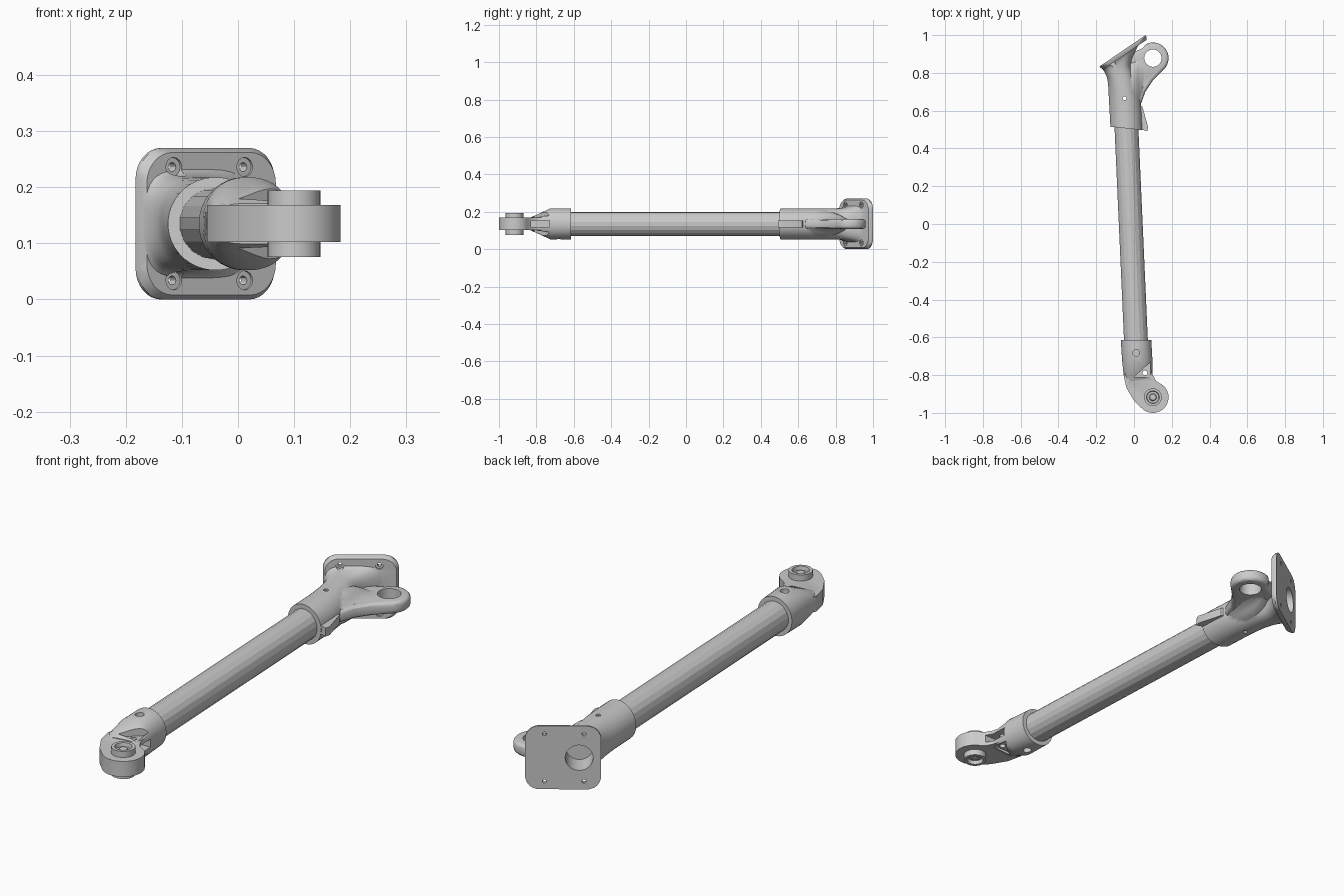
import bpy, bmesh
from math import cos, sin, radians, pi
from mathutils import Vector, Matrix

if "Cube" in bpy.data.objects:
    bpy.data.objects.remove(bpy.data.objects["Cube"])

CZ = 0.135  # height of the strut's plane of symmetry


def finish(name, bm):
    bmesh.ops.recalc_face_normals(bm, faces=bm.faces)
    me = bpy.data.meshes.new(name)
    bm.to_mesh(me)
    bm.free()
    ob = bpy.data.objects.new(name, me)
    bpy.context.collection.objects.link(ob)
    return ob


def skin(name, rings):
    bm = bmesh.new()
    vs = [[bm.verts.new(p) for p in r] for r in rings]
    n = len(vs[0])
    for a, b in zip(vs, vs[1:]):
        for i in range(n):
            bm.faces.new((a[i], a[(i + 1) % n], b[(i + 1) % n], b[i]))
    bm.faces.new(vs[0])
    bm.faces.new(vs[-1])
    return finish(name, bm)


def loft(name, secs, n=40, steps=1):
    """Sections: left x,y, right x,y, half height, superellipse power."""
    pts = []
    for i in range(len(secs) - 1):
        p0, p1, p2, p3 = (secs[min(max(i + k, 0), len(secs) - 1)] for k in (-1, 0, 1, 2))
        for s in range(steps):
            t = s / steps
            pts.append([b + .5 * t * (c - a + t * (2*a - 5*b + 4*c - d + t * (3*(b - c) + d - a)))
                        for a, b, c, d in zip(p0, p1, p2, p3)])
    pts.append(secs[-1])
    rings = []
    for lx, ly, rx, ry, h, e in pts:
        l, r = Vector((lx, ly, CZ)), Vector((rx, ry, CZ))
        ring = []
        for k in range(n):
            a = 2 * pi * (k + .5) / n
            c, s = cos(a), sin(a)
            c = (1 if c > 0 else -1) * abs(c) ** (2 / e)
            s = (1 if s > 0 else -1) * abs(s) ** (2 / e)
            ring.append((l + r) / 2 + (r - l) / 2 * c + Vector((0, 0, h * s)))
        rings.append(ring)
    return skin(name, rings)


def prism(name, pts, z0, z1):
    return skin(name, [[(x, y, z) for x, y in pts] for z in (z0, z1)])


def cyl(name, p0, p1, r, n=24):
    p0, p1 = Vector(p0), Vector(p1)
    d = p1 - p0
    bm = bmesh.new()
    m = Matrix.Translation((p0 + p1) / 2) @ d.to_track_quat('Z', 'Y').to_matrix().to_4x4()
    bmesh.ops.create_cone(bm, cap_ends=True, segments=n, radius1=r, radius2=r, depth=d.length, matrix=m)
    return finish(name, bm)


def apply_mod(ob, mod):
    with bpy.context.temp_override(object=ob, active_object=ob, selected_objects=[ob]):
        bpy.ops.object.modifier_apply(modifier=mod.name)


def combine(ob, others, op):
    for o in others:
        m = ob.modifiers.new('bool', 'BOOLEAN')
        m.operation, m.solver, m.object = op, 'EXACT', o
        apply_mod(ob, m)
        bpy.data.objects.remove(o)


def smooth(ob, deg=30):
    bpy.ops.object.select_all(action='DESELECT')
    ob.select_set(True)
    bpy.context.view_layer.objects.active = ob
    bpy.ops.object.shade_smooth_by_angle(angle=radians(deg))


def arc(cx, cy, r, a0, a1, n):
    return [(cx + r * cos(radians(a0 + (a1 - a0) * i / n)),
             cy + r * sin(radians(a0 + (a1 - a0) * i / n))) for i in range(n + 1)]


# Faceted main tube
cyl('main_tube', (0.014, -0.70, CZ), (-0.044, 0.60, CZ), 0.064, 18)

# Upper fitting: sleeve flaring into the flange
upper = loft('upper_fitting', [
    (-0.125, 0.515, 0.045, 0.497, 0.083, 2),
    (-0.133, 0.66, 0.036, 0.64, 0.083, 2),
    (-0.138, 0.745, 0.008, 0.76, 0.083, 2.3),
    (-0.147, 0.785, -0.016, 0.85, 0.084, 2.8),
    (-0.162, 0.813, 0.018, 0.935, 0.093, 3.5),
    (-0.176, 0.83, 0.048, 0.982, 0.115, 5)], steps=4)

# Slanted flange plate with rounded corners
PC, PT, PN = Vector((-0.061, 0.917, CZ)), Vector((0.827, 0.562, 0)), Vector((-0.562, 0.827, 0))


def on_plate(t, z, d):
    return PC + PT * t + PN * d + Vector((0, 0, z))


def plate_ring(d, inset):
    w, h, r = 0.147 - inset, 0.135 - inset, 0.055
    out = []
    for sx, sz, a in ((1, 1, 0), (-1, 1, 90), (-1, -1, 180), (1, -1, 270)):
        out += [on_plate(t, z, d) for t, z in arc(sx * (w - r), sz * (h - r), r, a, a + 90, 8)]
    return out


plate = skin('flange_plate', [plate_ring(0, 0), plate_ring(-0.008, 0), plate_ring(-0.024, 0.008)])

# Side lug with its shoulder and the small stop fin
lug = prism('side_lug', [(-0.05, 0.66), (0.035, 0.63), (0.06, 0.70), (0.10, 0.76)]
            + arc(0.1, 0.878, 0.083, -50, 115, 24)
            + [(0.045, 0.93), (0.0, 0.91), (-0.06, 0.82)], CZ - 0.026, CZ + 0.026)
m = lug.modifiers.new('round', 'BEVEL')
m.width, m.segments, m.limit_method, m.angle_limit = 0.016, 3, 'ANGLE', radians(60)
apply_mod(lug, m)
shoulder = loft('lug_shoulder', [
    (-0.02, 0.57, -0.045, 0.85, 0.075, 2),
    (0.012, 0.60, 0.0, 0.87, 0.060, 2),
    (0.038, 0.64, 0.025, 0.89, 0.038, 2),
    (0.066, 0.72, 0.046, 0.91, 0.025, 2)], steps=3)
fin = prism('stop_fin', [(0.02, 0.505), (0.07, 0.492), (0.075, 0.512), (0.045, 0.62), (0.01, 0.64)],
            CZ - 0.018, CZ + 0.018)
combine(upper, [plate, shoulder, lug, fin], 'UNION')

# Bores, bolt holes with spot faces, lug eye and cross pin hole
cuts = [cyl('bore', on_plate(-0.062, 0, 0.05), on_plate(-0.062, 0, -0.10), 0.054, 32),
        cyl('eye', (0.1, 0.878, 0), (0.1, 0.878, 0.3), 0.046, 32),
        cyl('pin', (-0.05, 0.665, 0), (-0.05, 0.665, 0.3), 0.010, 12)]
for t in (-0.081, 0.072):
    for z in (-0.101, 0.101):
        cuts.append(cyl('bolt', on_plate(t, z, 0.05), on_plate(t, z, -0.06), 0.008, 12))
        cuts.append(cyl('spot', on_plate(t, z, -0.019), on_plate(t, z, -0.10), 0.017, 16))
combine(upper, cuts, 'DIFFERENCE')
smooth(upper)

# Lower fitting: sleeve tapering to the end lug
lower = loft('lower_fitting', [
    (-0.07, -0.615, 0.092, -0.615, 0.083, 2),
    (-0.063, -0.725, 0.098, -0.725, 0.083, 2.2),
    (-0.055, -0.80, 0.1, -0.79, 0.05, 3),
    (-0.035, -0.835, 0.095, -0.815, 0.036, 4)])
end_lug = prism('end_lug', [(-0.03, -0.74), (0.085, -0.74), (0.1, -0.80), (0.118, -0.832)]
                + arc(0.1, -0.917, 0.083, 50, -135, 28)
                + [(0.0, -0.935), (-0.04, -0.868), (-0.055, -0.80)], CZ - 0.033, CZ + 0.033)
combine(lower, [end_lug], 'UNION')

# Side slot, triangular pockets and pin holes in the lower fitting
cuts = [prism('slot', [(0.04, -0.83), (0.2, -0.83), (0.2, -0.73), (0.04, -0.73)], CZ - 0.017, CZ + 0.017),
        cyl('small_hole', (0.058, -0.788, 0), (0.058, -0.788, 0.3), 0.013, 16)]
for s in (-1, 1):
    cuts.append(prism('pocket', [(0.088, -0.73), (0.088, -0.81), (0.0, -0.81)],
                      CZ + s * 0.031, CZ + s * 0.12))
    cuts.append(cyl('sleeve_pin', (0.012, -0.682, CZ + s * 0.06), (0.012, -0.682, CZ + s * 0.12), 0.018, 20))
combine(lower, cuts, 'DIFFERENCE')
smooth(lower)

# Bearing in the end lug, stepped on both faces
prof = [(0.016, 0.050), (0.020, 0.043), (0.031, 0.043), (0.034, 0.059), (0.047, 0.059)]
prof += [(r, -z) for r, z in reversed(prof)]
bearing = skin('bearing', [[(0.1 + r * cos(2 * pi * i / 32), -0.917 + r * sin(2 * pi * i / 32), CZ + z)
                            for i in range(32)] for r, z in prof])
smooth(bearing)
